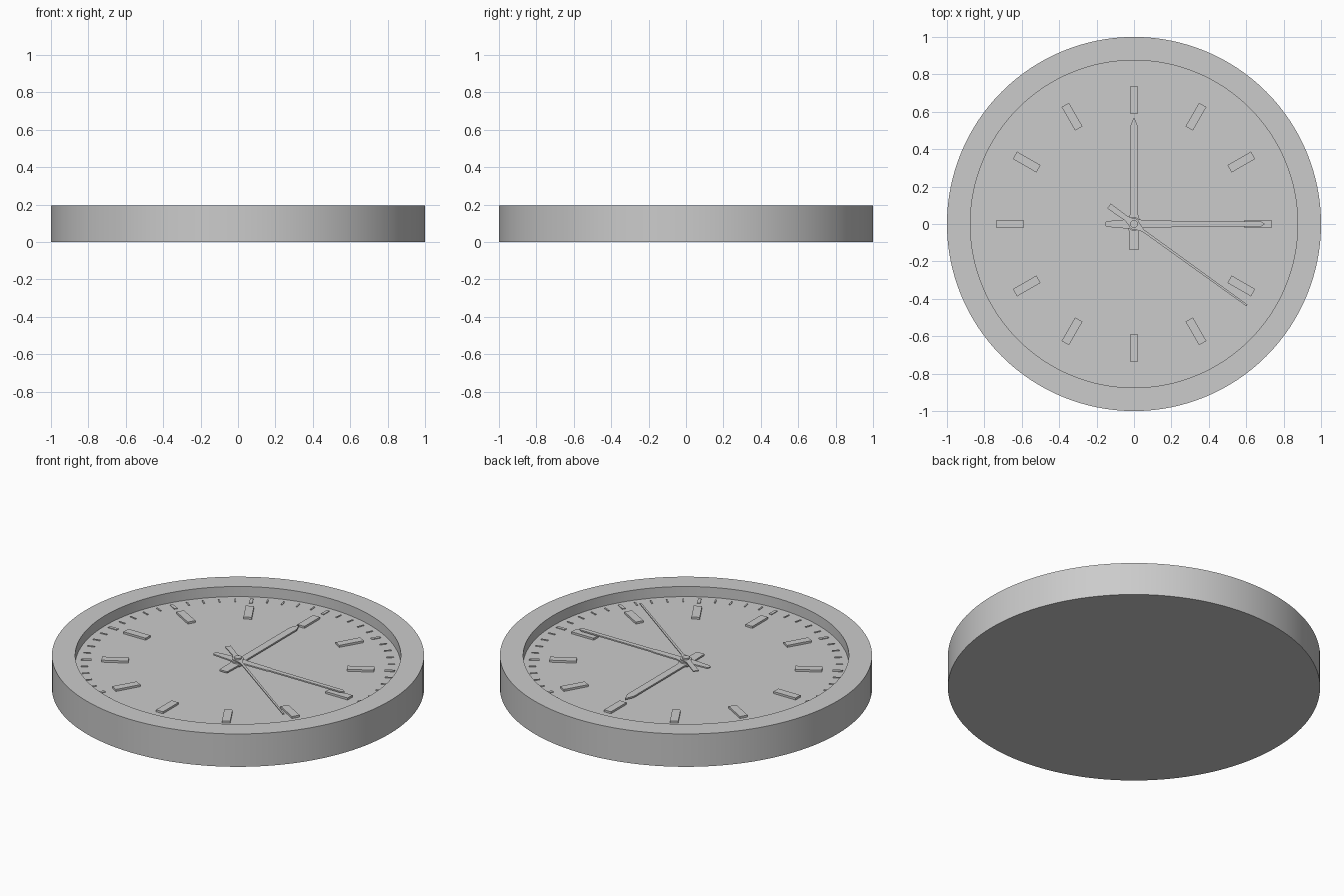
import bpy, bmesh
from math import pi, cos, sin, radians
from mathutils import Matrix

if "Cube" in bpy.data.objects:
    bpy.data.objects.remove(bpy.data.objects["Cube"])

FLOOR = 0.135  # height of the dial face


def finish(name, bm, smooth=False):
    bmesh.ops.remove_doubles(bm, verts=bm.verts, dist=1e-6)
    bmesh.ops.recalc_face_normals(bm, faces=bm.faces)
    mesh = bpy.data.meshes.new(name)
    bm.to_mesh(mesh)
    bm.free()
    obj = bpy.data.objects.new(name, mesh)
    bpy.context.collection.objects.link(obj)
    if smooth:
        bpy.ops.object.select_all(action='DESELECT')
        obj.select_set(True)
        bpy.context.view_layer.objects.active = obj
        bpy.ops.object.shade_smooth_by_angle(angle=radians(30))
    return obj


def lathe(name, profile, steps):
    bm = bmesh.new()
    verts = [bm.verts.new((r, 0, z)) for r, z in profile]
    edges = [bm.edges.new(p) for p in zip(verts, verts[1:])]
    bmesh.ops.spin(bm, geom=verts + edges, cent=(0, 0, 0), axis=(0, 0, 1),
                   angle=2 * pi, steps=steps, use_merge=True)
    return finish(name, bm, True)


def bars(name, angles, r0, r1, width, z0, z1):
    """Radial bars repeated around the dial."""
    bm = bmesh.new()
    for a in angles:
        m = (Matrix.Rotation(a, 4, 'Z')
             @ Matrix.Translation(((r0 + r1) / 2, 0, (z0 + z1) / 2))
             @ Matrix.Diagonal((r1 - r0, width, z1 - z0, 1)))
        bmesh.ops.create_cube(bm, size=1, matrix=m)
    return finish(name, bm)


def hand(name, half, angle, z0, z1):
    """Mirrored flat outline of (distance, half width), extruded up."""
    outline = [(d, w) for d, w in half]
    outline += [(d, -w) for d, w in reversed(half) if w > 0]
    bm = bmesh.new()
    face = bm.faces.new([bm.verts.new((d, w, z0)) for d, w in outline])
    ext = bmesh.ops.extrude_face_region(bm, geom=[face])
    top = [v for v in ext['geom'] if isinstance(v, bmesh.types.BMVert)]
    bmesh.ops.translate(bm, verts=top, vec=(0, 0, z1 - z0))
    bmesh.ops.rotate(bm, verts=bm.verts, cent=(0, 0, 0),
                     matrix=Matrix.Rotation(angle, 3, 'Z'))
    return finish(name, bm)


def boss(r):
    """Rounded swelling of a hand around the axle."""
    return [(-r * cos(t * pi / 8), r * sin(t * pi / 8)) for t in range(2, 7)]


# Round case with raised rim and recessed dial
lathe("clock_case", [(0, 0), (1, 0), (1, 0.195), (0.875, 0.195),
                     (0.875, FLOOR), (0, FLOOR)], 128)

# Minute ticks, longer hour ticks and plain hour markers
six = radians(6)
bars("minute_ticks", [i * six for i in range(60) if i % 5], 0.805, 0.845,
     0.008, FLOOR - 0.005, FLOOR + 0.004)
bars("hour_ticks", [i * 5 * six for i in range(12)], 0.79, 0.845,
     0.018, FLOOR - 0.005, FLOOR + 0.004)
bars("hour_markers", [i * 5 * six for i in range(12)], 0.59, 0.735,
     0.045, FLOOR - 0.005, FLOOR + 0.012)

# Hands, stacked upwards
hand("hour_hand", [(-0.138, 0.025)] + boss(0.04) +
     [(0.05, 0.022), (0.52, 0.022), (0.57, 0)], pi / 2, 0.148, 0.157)
hand("minute_hand", [(-0.155, 0.008), (-0.148, 0.015)] + boss(0.036) +
     [(0.05, 0.02), (0.2, 0.018), (0.21, 0.014), (0.68, 0.013), (0.7, 0)],
     0, 0.160, 0.168)
hand("second_hand", [(-0.165, 0.016), (-0.05, 0.014)] + boss(0.03) +
     [(0.06, 0.007), (0.745, 0.005)], radians(-35.8), 0.171, 0.177)

# Axle and centre cap
lathe("axle", [(0, FLOOR - 0.005), (0.02, FLOOR - 0.005), (0.02, 0.186),
               (0, 0.186)], 24)
